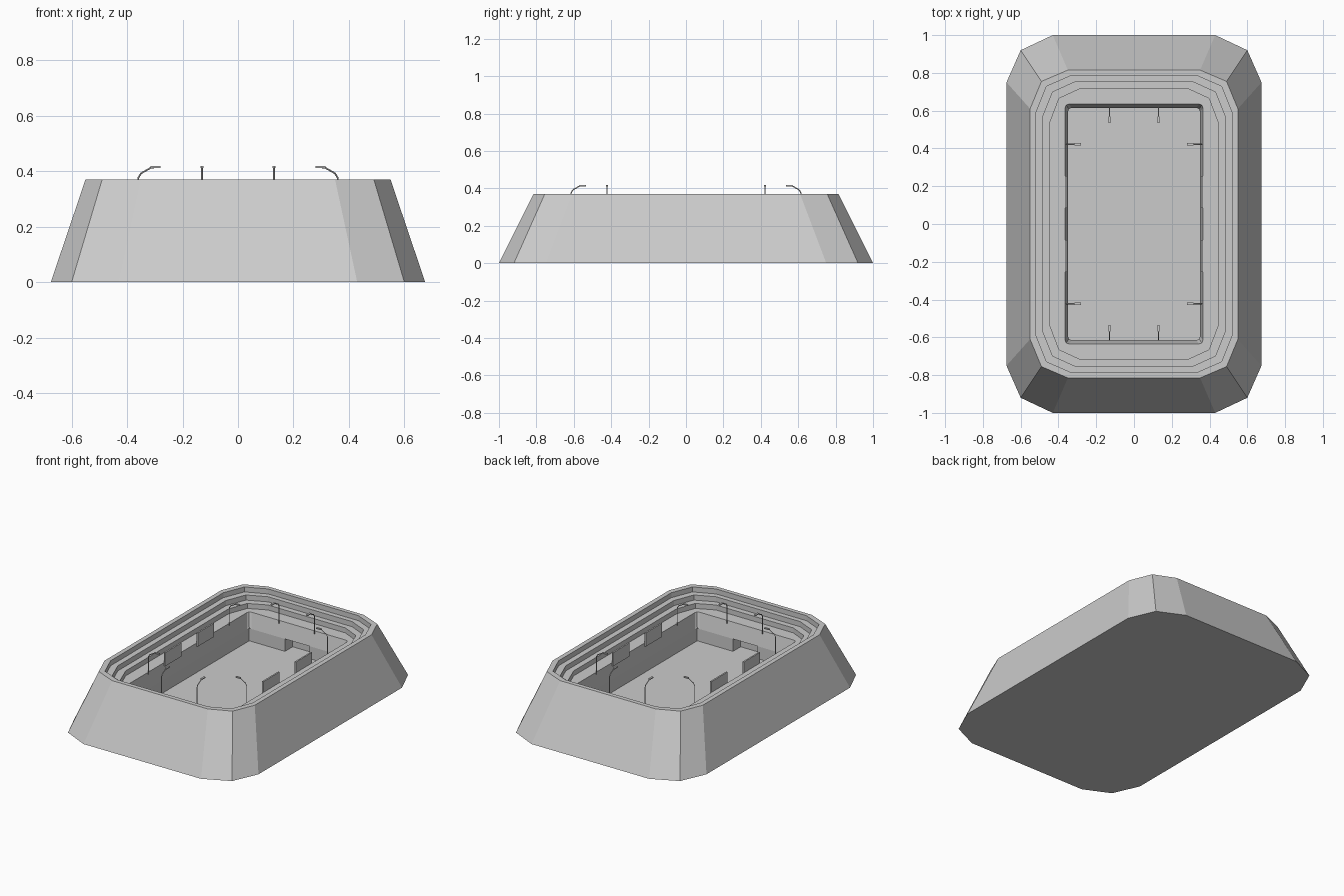
import bpy, bmesh
from mathutils import Vector

cube = bpy.data.objects.get("Cube")
if cube:
    bpy.data.objects.remove(cube)


def material(name, value):
    m = bpy.data.materials.new(name)
    m.use_nodes = True
    colour = (value, value, value, 1)
    m.diffuse_color = colour
    m.node_tree.nodes["Principled BSDF"].inputs["Base Color"].default_value = colour
    return m


GREY = material("concrete grey", 0.6)


def finish(name, bm):
    mesh = bpy.data.meshes.new(name)
    bm.to_mesh(mesh)
    bm.free()
    mesh.materials.append(GREY)
    obj = bpy.data.objects.new(name, mesh)
    bpy.context.collection.objects.link(obj)
    return obj


def outline(quarter, sx=1, sy=1):
    """Mirror three corner points into a twelve-sided loop, counter-clockwise."""
    q = [(x * sx, y * sy) for x, y in quarter]
    r = q[::-1]
    return (r + [(-x, y) for x, y in q] + [(-x, -y) for x, y in r]
            + [(x, -y) for x, y in q])


def rounded_rect(hx, hy, r=0.02):
    return outline([(hx - r, hy), (hx - r * 0.3, hy - r * 0.3), (hx, hy - r)])


def loft(bm, levels, flip=False):
    rings = [[bm.verts.new((x, y, z)) for x, y in pts] for pts, z in levels]
    for a, b in zip(rings, rings[1:]):
        for i in range(len(a)):
            j = (i + 1) % len(a)
            face = [a[i], a[j], b[j], b[i]]
            bm.faces.new(face[::-1] if flip else face)
    return rings


def box(bm, lo, hi):
    lo, hi = Vector(lo), Vector(hi)
    made = bmesh.ops.create_cube(bm, size=1)["verts"]
    for v in made:
        v.co = (lo + hi) / 2 + v.co * (hi - lo)


# Outer shell and stepped stands
base = [(0.43, 1.0), (0.6, 0.92), (0.675, 0.75)]
top = [(0.35, 0.815), (0.49, 0.755), (0.55, 0.61)]
steps = [outline(top, *s) for s in ((1, 1), (0.945, 0.965), (0.88, 0.925), (0.81, 0.88))]
heights = [0.37, 0.337, 0.303, 0.27]
levels = [(outline(base), 0), (steps[0], heights[0])]
for ring, high, low in zip(steps[1:], heights, heights[1:]):
    levels += [(ring, high), (ring, low)]
levels.append((rounded_rect(0.365, 0.635), heights[-1]))
bm = bmesh.new()
rings = loft(bm, levels)
bm.faces.new(rings[0][::-1])
finish("stepped_stands", bm)

# Board around the pitch, facing the stands
bm = bmesh.new()
loft(bm, [(rounded_rect(0.365, 0.635), 0.27), (rounded_rect(0.35, 0.615), 0.17)], flip=True)
finish("pitch_board", bm)

# Sunken pitch floor with lower walls and an entrance at each end
bm = bmesh.new()
box(bm, (-0.37, -0.72, 0.075), (0.37, 0.72, 0.085))
for s in (-1, 1):
    box(bm, (s * 0.352, -0.63, 0.08), (s * 0.37, 0.63, 0.17))
    for e in (-1, 1):
        box(bm, (s * 0.09, e * 0.62, 0.08), (s * 0.36, e * 0.7, 0.17))
    box(bm, (-0.1, s * 0.7, 0.08), (0.1, s * 0.71, 0.17))
bmesh.ops.recalc_face_normals(bm, faces=bm.faces)
finish("pitch_floor", bm)

# Upright side panels
bm = bmesh.new()
for s in (-1, 1):
    for e in (-1, 1):
        box(bm, (s * 0.354, e * 0.085, 0.25), (s * 0.364, e * 0.255, 0.34))
bmesh.ops.recalc_face_normals(bm, faces=bm.faces)
finish("side_panels", bm)


# Curved floodlight poles with flat lamp heads
def floodlight(name, foot, inward):
    foot, inward = Vector(foot), Vector(inward)
    side = Vector((-inward.y, inward.x, 0))
    path = [(0, 0.26), (0, 0.375), (0.01, 0.392), (0.045, 0.412), (0.06, 0.414)]
    curve = bpy.data.curves.new(name, "CURVE")
    curve.dimensions = "3D"
    curve.bevel_depth = 0.003
    curve.bevel_resolution = 0
    curve.use_fill_caps = True
    spline = curve.splines.new("POLY")
    spline.points.add(len(path) - 1)
    for p, (d, z) in zip(spline.points, path):
        p.co = (*(foot + inward * d + Vector((0, 0, z))), 1)
    curve.materials.append(GREY)
    bpy.context.collection.objects.link(bpy.data.objects.new(name + "_pole", curve))
    bm = bmesh.new()
    box(bm, foot + inward * 0.045 - side * 0.006 + Vector((0, 0, 0.411)),
        foot + inward * 0.08 + side * 0.006 + Vector((0, 0, 0.418)))
    bmesh.ops.recalc_face_normals(bm, faces=bm.faces)
    finish(name + "_lamp", bm)


for s, sn in ((-1, "right"), (1, "left")):
    for e, en in ((-1, "front"), (1, "back")):
        floodlight(f"side_floodlight_{en}_{sn}", (s * 0.36, e * 0.422, 0), (-s, 0, 0))
        floodlight(f"end_floodlight_{en}_{sn}", (s * 0.13, e * 0.615, 0), (0, -e, 0))
